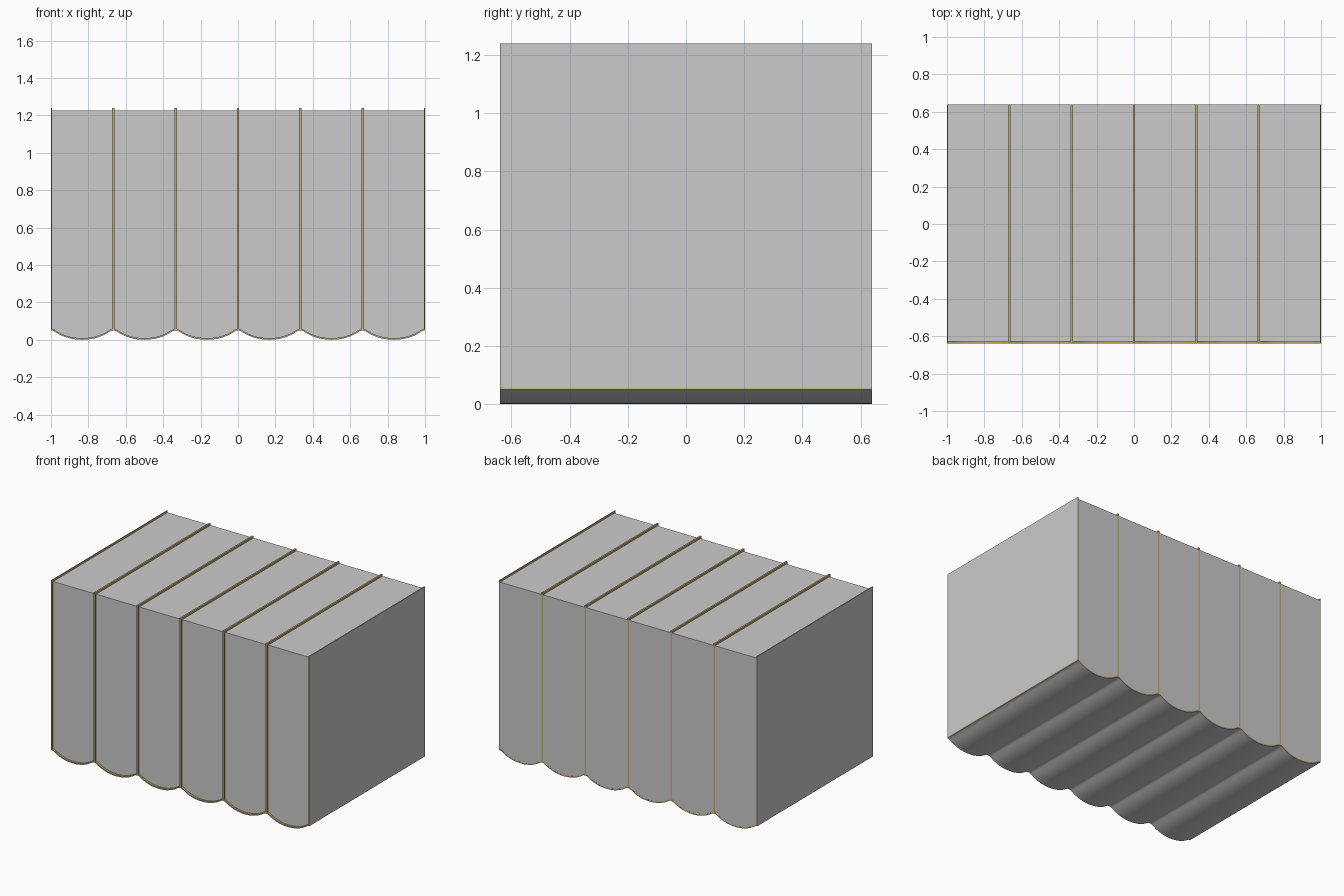
import bpy, bmesh

if "Cube" in bpy.data.objects:
    bpy.data.objects.remove(bpy.data.objects["Cube"])

Y0, Y1, TOP, STEP = -0.64, 0.64, 1.24, 1 / 3
RIB = 0.006          # half width of a rib
INSET = 0.013        # how far the ribs stand proud of the body

gold = bpy.data.materials.new("gold_trim")
gold.diffuse_color = (0.55, 0.43, 0.18, 1)
gold.use_nodes = True
gold.node_tree.nodes["Principled BSDF"].inputs["Base Color"].default_value = gold.diffuse_color


def prism(name, profile, y0, y1, mat=None):
    """Extrude a closed (x, z) profile along y."""
    bm = bmesh.new()
    face = bm.faces.new([bm.verts.new((x, y0, z)) for x, z in profile])
    ext = bmesh.ops.extrude_face_region(bm, geom=[face])["geom"]
    for v in ext:
        if isinstance(v, bmesh.types.BMVert):
            v.co.y = y1
    bmesh.ops.recalc_face_normals(bm, faces=bm.faces)
    mesh = bpy.data.meshes.new(name)
    bm.to_mesh(mesh)
    bm.free()
    obj = bpy.data.objects.new(name, mesh)
    bpy.context.collection.objects.link(obj)
    if mat:
        mesh.materials.append(mat)
    return obj


def rect(x0, x1, z0, z1):
    return [(x0, z0), (x1, z0), (x1, z1), (x0, z1)]


# scalloped lower edge: half a scallop, mirrored and repeated six times
half = [(0, 0), (0.03, 0.0015), (0.06, 0.006), (0.09, 0.0145), (0.115, 0.025),
        (0.135, 0.036), (0.146, 0.043), (0.155, 0.048), (STEP / 2, 0.05)]
scallop = [(-u, z) for u, z in reversed(half)] + half[1:]
edge = [(-1, 0.05)]
for i in range(6):
    cx = -1 + STEP * (i + 0.5)
    edge += [(cx + u, z) for u, z in scallop[1:]]


def lifted(d):
    return [(x, z + d) for x, z in edge]


def band(a, b):
    return lifted(a) + lifted(b)[::-1]


def smooth(obj):
    bpy.ops.object.select_all(action='DESELECT')
    obj.select_set(True)
    bpy.context.view_layer.objects.active = obj
    bpy.ops.object.shade_smooth_by_angle(angle=0.6)


# main grey body, set back from the front and top of the ribs
prism("body", lifted(0.004) + [(1, TOP - INSET), (-1, TOP - INSET)],
      Y0 + INSET, Y1 - 0.0006)

# grey underside and gold band along its front and back edges
smooth(prism("underside", band(0, 0.002), Y0, Y1))
smooth(prism("scallop_trim", band(0.002, 0.009), Y0, Y1, gold))

# gold ribs over the front, top and back; the outer two are half width
for i in range(7):
    x = -1 + STEP * i
    a, b = max(x - RIB, -0.999), min(x + RIB, 0.999)
    prism(f"rib_{i + 1}", rect(a, b, 0.053, TOP), Y0, Y1, gold)

# grey side panels
for name, s in (("left_side", -1), ("right_side", 1)):
    prism(name, rect(min(s, s * 0.999), max(s, s * 0.999), 0.05, TOP), Y0, Y1)
